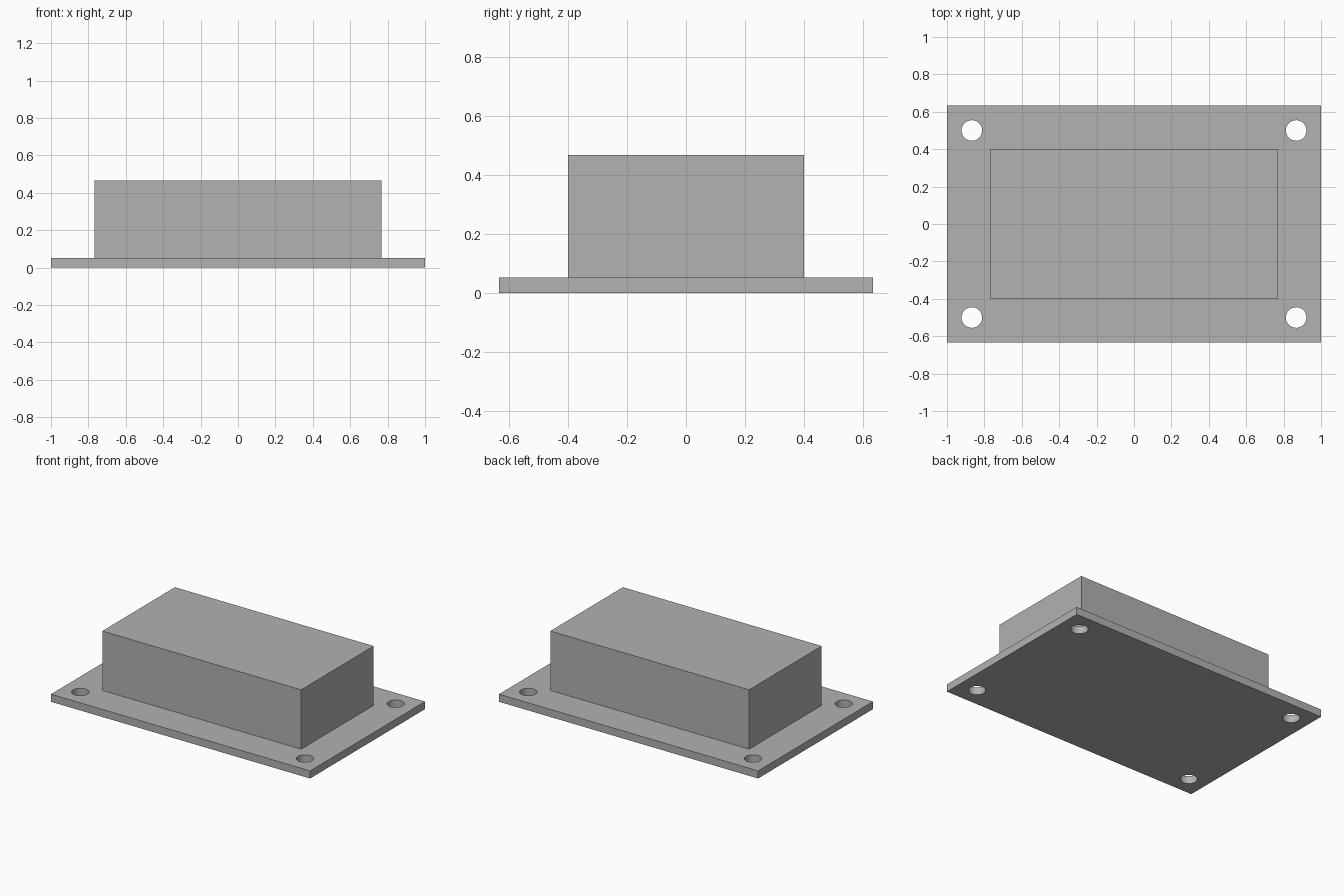
import bpy
import bmesh
from mathutils import Matrix, Vector

cube = bpy.data.objects.get("Cube")
if cube:
    bpy.data.objects.remove(cube, do_unlink=True)

PLATE_TOP = 0.053
BOX_TOP = 0.467
HOLE_X, HOLE_Y, HOLE_R = 0.867, 0.5, 0.055

grey = bpy.data.materials.new("mid_grey")
grey.use_nodes = True
colour = (0.445, 0.445, 0.445, 1.0)
grey.diffuse_color = colour
grey.node_tree.nodes["Principled BSDF"].inputs["Base Color"].default_value = colour


def add_object(name, bm):
    mesh = bpy.data.meshes.new(name)
    bm.to_mesh(mesh)
    bm.free()
    mesh.materials.append(grey)
    obj = bpy.data.objects.new(name, mesh)
    bpy.context.collection.objects.link(obj)
    return obj


def add_block(name, half_x, half_y, bottom, top):
    bm = bmesh.new()
    size = Vector((2 * half_x, 2 * half_y, top - bottom))
    place = Matrix.Translation((0, 0, (bottom + top) / 2)) @ Matrix.Diagonal(size).to_4x4()
    bmesh.ops.create_cube(bm, size=1, matrix=place)
    return add_object(name, bm)


# Flat mounting plate and the raised housing standing on it
plate = add_block("mounting_plate", 1.0, 0.633, 0, PLATE_TOP)
add_block("housing", 0.767, 0.4, PLATE_TOP, BOX_TOP)

# Four screw holes through the plate corners
bm = bmesh.new()
for sx in (-1, 1):
    for sy in (-1, 1):
        bmesh.ops.create_cone(
            bm, cap_ends=True, segments=48, radius1=HOLE_R, radius2=HOLE_R,
            depth=4 * PLATE_TOP,
            matrix=Matrix.Translation((sx * HOLE_X, sy * HOLE_Y, PLATE_TOP / 2)))
cutter = add_object("screw_hole_cutter", bm)
cutter.hide_render = True

drill = plate.modifiers.new("screw_holes", 'BOOLEAN')
drill.operation = 'DIFFERENCE'
drill.solver = 'EXACT'
drill.object = cutter

bpy.ops.object.select_all(action='DESELECT')
plate.select_set(True)
bpy.context.view_layer.objects.active = plate
bpy.ops.object.modifier_apply(modifier=drill.name)
bpy.data.objects.remove(cutter, do_unlink=True)

# Round hole walls, crisp plate edges
bpy.ops.object.shade_smooth_by_angle(angle=0.5)
